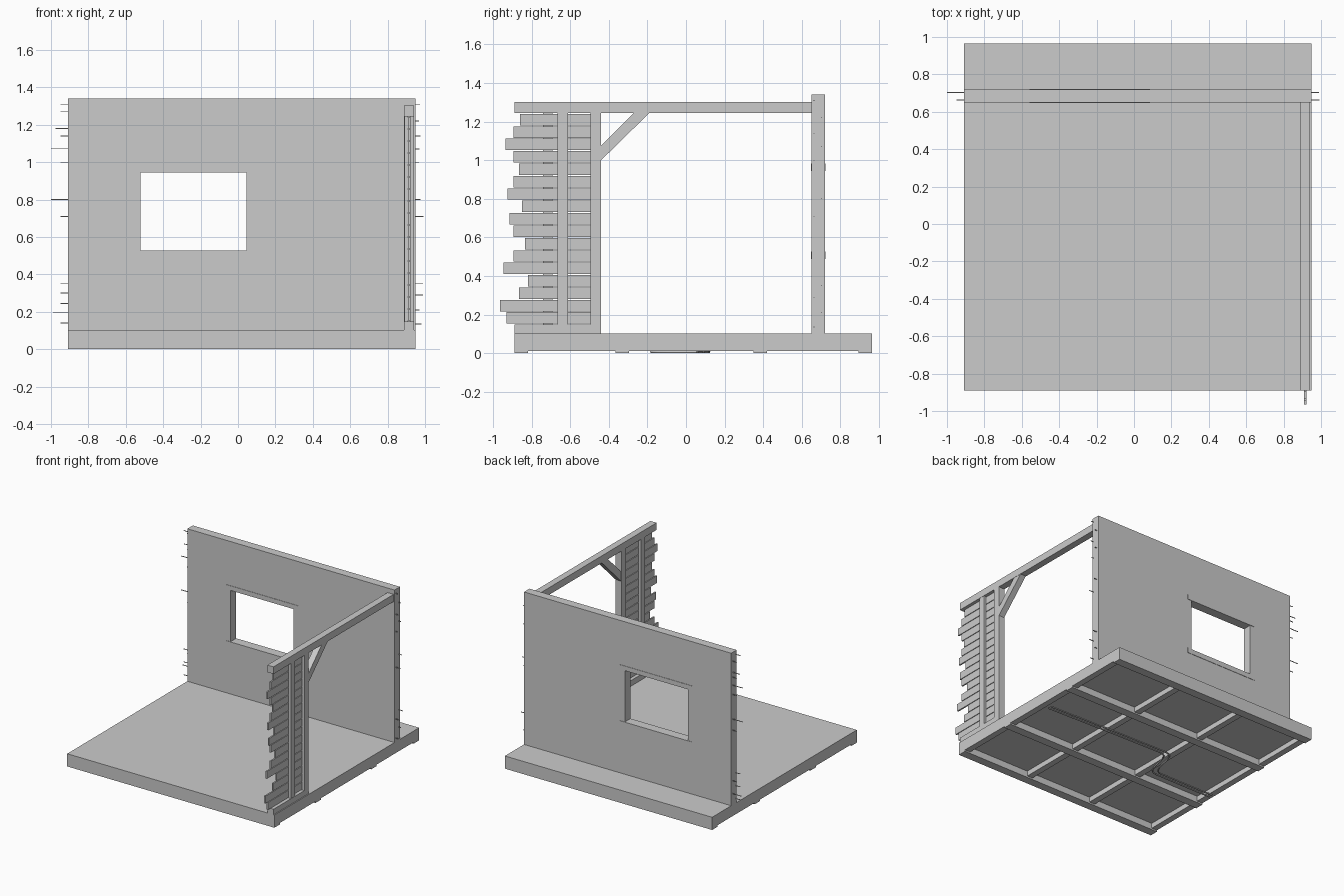
import bpy, bmesh, math, random

if "Cube" in bpy.data.objects:
    bpy.data.objects.remove(bpy.data.objects["Cube"])

random.seed(4)


def box(name, x0, x1, y0, y1, z0, z1):
    """Axis-aligned box from its limits."""
    bm = bmesh.new()
    bmesh.ops.create_cube(bm, size=1)
    for v in bm.verts:
        v.co = (x1 if v.co.x > 0 else x0, y1 if v.co.y > 0 else y0, z1 if v.co.z > 0 else z0)
    me = bpy.data.meshes.new(name)
    bm.to_mesh(me)
    bm.free()
    ob = bpy.data.objects.new(name, me)
    bpy.context.collection.objects.link(ob)
    return ob


def side_profile(name, pts, x0, x1):
    """Extrude a (y, z) outline along x."""
    bm = bmesh.new()
    face = bm.faces.new([bm.verts.new((x0, y, z)) for y, z in pts])
    ext = bmesh.ops.extrude_face_region(bm, geom=[face])["geom"]
    for v in ext:
        if isinstance(v, bmesh.types.BMVert):
            v.co.x = x1
    bmesh.ops.recalc_face_normals(bm, faces=bm.faces)
    me = bpy.data.meshes.new(name)
    bm.to_mesh(me)
    bm.free()
    ob = bpy.data.objects.new(name, me)
    bpy.context.collection.objects.link(ob)


def cable(name, pts, radius):
    """Round cable along a smooth path."""
    cu = bpy.data.curves.new(name, 'CURVE')
    cu.dimensions = '3D'
    cu.bevel_depth = radius
    cu.bevel_resolution = 1
    cu.resolution_u = 6
    sp = cu.splines.new('NURBS')
    sp.points.add(len(pts) - 1)
    for p, co in zip(sp.points, pts):
        p.co = (*co, 1)
    sp.use_endpoint_u = True
    sp.order_u = 3
    ob = bpy.data.objects.new(name, cu)
    bpy.context.collection.objects.link(ob)


L, R = -0.91, 0.95
F, B = -0.89, 0.965

# Floor deck on four bearers with joists between
box("floor_deck", L, R, F, B, 0.053, 0.103)
bearers = [(-0.89, -0.82), (-0.365, -0.295), (0.35, 0.42), (0.895, 0.965)]
for y0, y1 in bearers:
    box("floor_bearer", L, R, y0, y1, 0, 0.053)
for (_, y0), (y1, _) in zip(bearers, bearers[1:]):
    for i in range(4):
        x = L + i * (R - L - 0.05) / 3
        box("floor_joist", x, x + 0.05, y0, y1, 0.012, 0.053)

# Pair of cables under the floor
for d in (0, 0.03):
    cable("underfloor_cable", [(0.88, 0.06 + d, 0.007), (0.3, 0.08 + d, 0.007),
          (-0.1 - d, 0.09 + d, 0.007), (-0.22 - d, 0.09 + d, 0.007), (-0.26 - d, 0.02 + d, 0.007),
          (-0.28 - d, -0.1 + d, 0.007), (-0.32 - d, -0.18 + d, 0.007), (-0.42, -0.18 + d, 0.007),
          (-0.88, -0.18 + d, 0.007)], 0.006)

# Back wall with window opening
wall = box("back_wall", L, R, 0.65, 0.72, 0.1, 1.34)
cutter = box("window_cutter", -0.56, 0.085, 0.5, 0.9, 0.487, 0.982)
cutter.hide_render = True
cutter.hide_viewport = True
cutter.display_type = 'WIRE'
cut = wall.modifiers.new("window", 'BOOLEAN')
cut.operation = 'DIFFERENCE'
cut.solver = 'EXACT'
cut.object = cutter

# Window frame
box("window_head", -0.56, 0.085, 0.647, 0.723, 0.945, 0.982)
box("window_sill", -0.56, 0.085, 0.647, 0.723, 0.487, 0.527)
box("window_jamb_left", -0.56, -0.522, 0.65, 0.72, 0.527, 0.945)
box("window_jamb_right", 0.045, 0.085, 0.65, 0.72, 0.527, 0.945)

# Thin lath ends sticking out of both wall edges
long_ends = {1.075: -1.0, 0.8: -1.0, 0.195: -0.99, 1.18: -0.975}
for i, z in enumerate([1.31, 1.27, 1.18, 1.14, 1.075, 1.0, 0.8, 0.71, 0.35, 0.3, 0.245, 0.195, 0.14]):
    y = (0.66, 0.70)[z in long_ends or i % 2]
    box("lath_end_left", long_ends.get(z, -0.95), L, y, y + 0.005, z - 0.002, z + 0.002)
for i, z in enumerate([1.31, 1.22, 1.14, 1.07, 1.0, 0.8, 0.71, 0.35, 0.29, 0.21, 0.135]):
    y = (0.66, 0.70)[i % 2]
    box("lath_end_right", R, random.uniform(0.965, 0.995), y, y + 0.005, z - 0.002, z + 0.002)

# Timber frame on the right side
box("top_beam", 0.887, 0.942, F, 0.65, 1.245, 1.303)
box("frame_post", 0.887, 0.942, -0.495, -0.44, 0.103, 1.245)
box("panel_sill", 0.887, 0.942, F, -0.495, 0.103, 0.148)
side_profile("corner_brace", [(-0.44, 1.0), (-0.44, 1.075), (-0.27, 1.245), (-0.19, 1.245)], 0.89, 0.94)

# Ragged plank panel clamped between two battens
box("outer_batten", 0.921, 0.94, -0.665, -0.612, 0.148, 1.245)
box("inner_batten", 0.889, 0.909, -0.742, -0.692, 0.148, 1.245)
ends = [0.93, 0.965, 0.865, 0.82, 0.945, 0.895, 0.835, 0.895, 0.915,
        0.85, 0.925, 0.895, 0.865, 0.895, 0.935, 0.895, 0.86]
step = (1.245 - 0.153) / len(ends)
for i, e in enumerate(ends):
    z = 0.153 + i * step
    box("panel_plank", 0.909, 0.921, -e, -0.495, z, z + step - 0.005)
